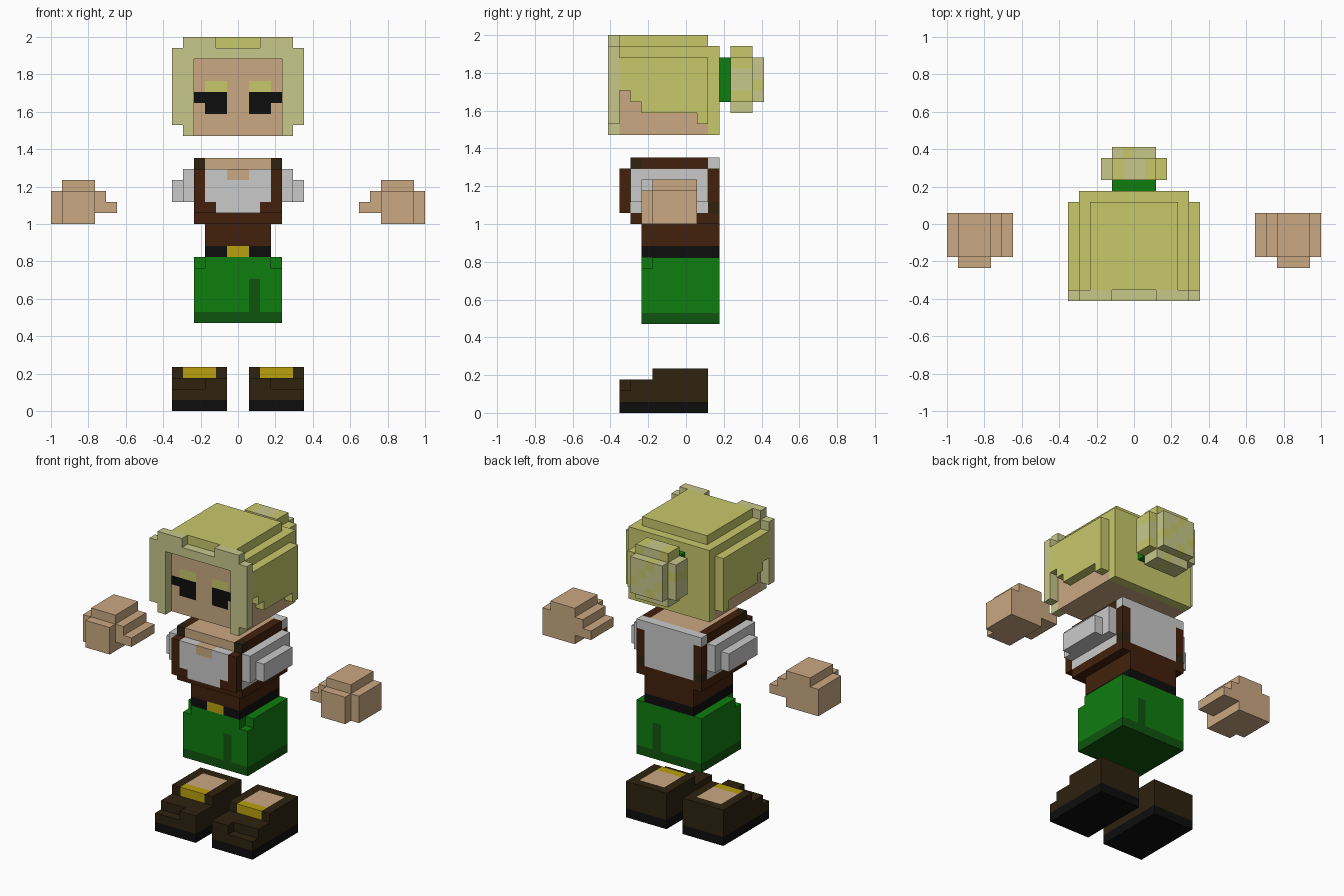
import bpy, bmesh

if "Cube" in bpy.data.objects:
    bpy.data.objects.remove(bpy.data.objects["Cube"])

U = 1 / 17  # edge of one block
COLOURS = {
    "hair": (200, 200, 108), "light_hair": (200, 200, 140), "skin": (202, 168, 130),
    "black": (13, 13, 13), "green": (15, 125, 15), "dark_green": (15, 85, 15),
    "brown": (66, 33, 12), "dark_brown": (46, 34, 15), "gold": (186, 160, 15),
    "white": (202, 202, 202),
}
MATS = {}
for cname, rgb in COLOURS.items():
    m = bpy.data.materials.new(cname)
    m.diffuse_color = [((c / 255 + 0.055) / 1.055) ** 2.4 if c > 10 else c / 3295 for c in rgb] + [1]
    m.use_nodes = True
    m.node_tree.nodes["Principled BSDF"].inputs["Base Color"].default_value = m.diffuse_color
    MATS[cname] = m


def fill(cells, colour, x, y, z, mirror=False):
    """Fill a block range with a colour; None carves it away."""
    for i in range(*x):
        for j in range(*y):
            for k in range(*z):
                for c in ((i, j, k), (-1 - i, j, k))[:2 if mirror else 1]:
                    if colour:
                        cells[c] = colour
                    else:
                        cells.pop(c, None)


def build(name, cells):
    """Make the outer skin of the filled blocks."""
    bm, verts = bmesh.new(), {}
    used = sorted(set(cells.values()))

    def vert(p):
        if p not in verts:
            verts[p] = bm.verts.new([a * U for a in p])
        return verts[p]

    for cell, colour in cells.items():
        for axis in range(3):
            for side in (0, 1):
                near = list(cell)
                near[axis] += 2 * side - 1
                if tuple(near) in cells:
                    continue
                loop = []
                for a, b in ((0, 0), (1, 0), (1, 1), (0, 1)):
                    p = list(cell)
                    p[axis] += side
                    p[(axis + 1) % 3] += a
                    p[(axis + 2) % 3] += b
                    loop.append(vert(tuple(p)))
                f = bm.faces.new(loop if side else loop[::-1])
                f.material_index = used.index(colour)
    me = bpy.data.meshes.new(name)
    bm.to_mesh(me)
    bm.free()
    for c in used:
        me.materials.append(MATS[c])
    bpy.context.collection.objects.link(bpy.data.objects.new(name, me))


# Head: skin core, painted eyes and brows
head = {}
fill(head, "skin", (-5, 5), (-6, 2), (25, 32))
fill(head, "hair", (1, 3), (-6, -5), (29, 30), True)
fill(head, "black", (1, 4), (-6, -5), (28, 29), True)
fill(head, "black", (1, 3), (-6, -5), (27, 28), True)
# Hair cap, back and sides with stepped lower edge
fill(head, "hair", (-5, 5), (-6, 3), (32, 33))
fill(head, "hair", (-4, 4), (-6, 2), (33, 34))
fill(head, "hair", (-5, 5), (2, 3), (25, 33))
fill(head, "hair", (5, 6), (-6, 2), (26, 32), True)
for y, z in (((-6, -5), 29), ((-5, -4), 28), ((-4, 1), 27)):
    fill(head, None, (5, 6), y, (26, z), True)
# Light fringe framing the face
fill(head, "light_hair", (4, 6), (-7, -6), (26, 33), True)
fill(head, "light_hair", (4, 5), (-7, -6), (25, 26), True)
fill(head, "light_hair", (0, 4), (-7, -6), (32, 33), True)
fill(head, "light_hair", (2, 5), (-7, -6), (33, 34), True)
build("head", head)

# Hair bun with diagonal strands, and its tie
bun = {}
fill(bun, "light_hair", (-3, 3), (4, 6), (28, 32))
fill(bun, "light_hair", (-2, 2), (4, 6), (27, 33))
fill(bun, "light_hair", (-2, 2), (6, 7), (28, 32))
for c in bun:
    if (c[0] + c[2]) % 3 == 0:
        bun[c] = "hair"
fill(bun, "green", (-2, 2), (3, 4), (28, 32))
build("hair_bun", bun)

# Torso: vest over a white shirt
torso = {}
fill(torso, "brown", (-4, 4), (-5, 3), (17, 23))
fill(torso, "brown", (-4, 4), (-6, -5), (18, 22))
fill(torso, "white", (-3, 3), (-6, -4), (18, 22))
fill(torso, "brown", (2, 3), (-6, -5), (18, 19), True)
fill(torso, "skin", (-1, 1), (-6, -5), (21, 22))
fill(torso, "skin", (-3, 3), (-5, 2), (22, 23))
fill(torso, "white", (-3, 3), (2, 3), (18, 23))
fill(torso, "white", (3, 4), (2, 3), (22, 23), True)
fill(torso, "white", (3, 4), (-5, 2), (18, 22), True)
fill(torso, "dark_brown", (3, 4), (-5, -4), (22, 23), True)
fill(torso, "dark_brown", (3, 4), (2, 3), (18, 19), True)
# Short sleeves
fill(torso, "white", (4, 5), (-5, 2), (19, 22), True)
fill(torso, "white", (5, 6), (-4, 1), (19, 21), True)
# Waist, belt and buckle
fill(torso, "brown", (-3, 3), (-4, 3), (15, 17))
fill(torso, "black", (-3, 3), (-4, 3), (14, 15))
fill(torso, "gold", (-1, 1), (-4, -3), (14, 15))
build("torso", torso)

# Trousers with dark hem and seam
legs = {}
fill(legs, "green", (-4, 4), (-4, 3), (8, 14))
fill(legs, None, (3, 4), (-4, -3), (13, 14), True)
fill(legs, "dark_green", (-4, 4), (-4, 3), (8, 9))
fill(legs, "dark_green", (1, 2), (-4, 3), (9, 12))
build("trousers", legs)

# Hands with stepped thumbs
hands = {}
fill(hands, "skin", (13, 17), (-3, 1), (17, 20), True)
fill(hands, "skin", (13, 16), (-4, -3), (17, 20), True)
fill(hands, "skin", (13, 16), (-3, 1), (20, 21), True)
fill(hands, "skin", (12, 13), (-3, 1), (18, 20), True)
fill(hands, "skin", (11, 12), (-3, 1), (18, 19), True)
build("hands", hands)

# Shoes with black soles, gold buckles and bare insteps
shoes = {}
fill(shoes, "dark_brown", (1, 6), (-6, 2), (1, 3), True)
fill(shoes, None, (3, 6), (-6, -5), (2, 3), True)
fill(shoes, "dark_brown", (1, 6), (-3, 2), (3, 4), True)
fill(shoes, "gold", (2, 5), (-3, -2), (3, 4), True)
fill(shoes, "skin", (2, 5), (-2, 1), (3, 4), True)
fill(shoes, "black", (1, 6), (-6, 2), (0, 1), True)
build("shoes", shoes)
